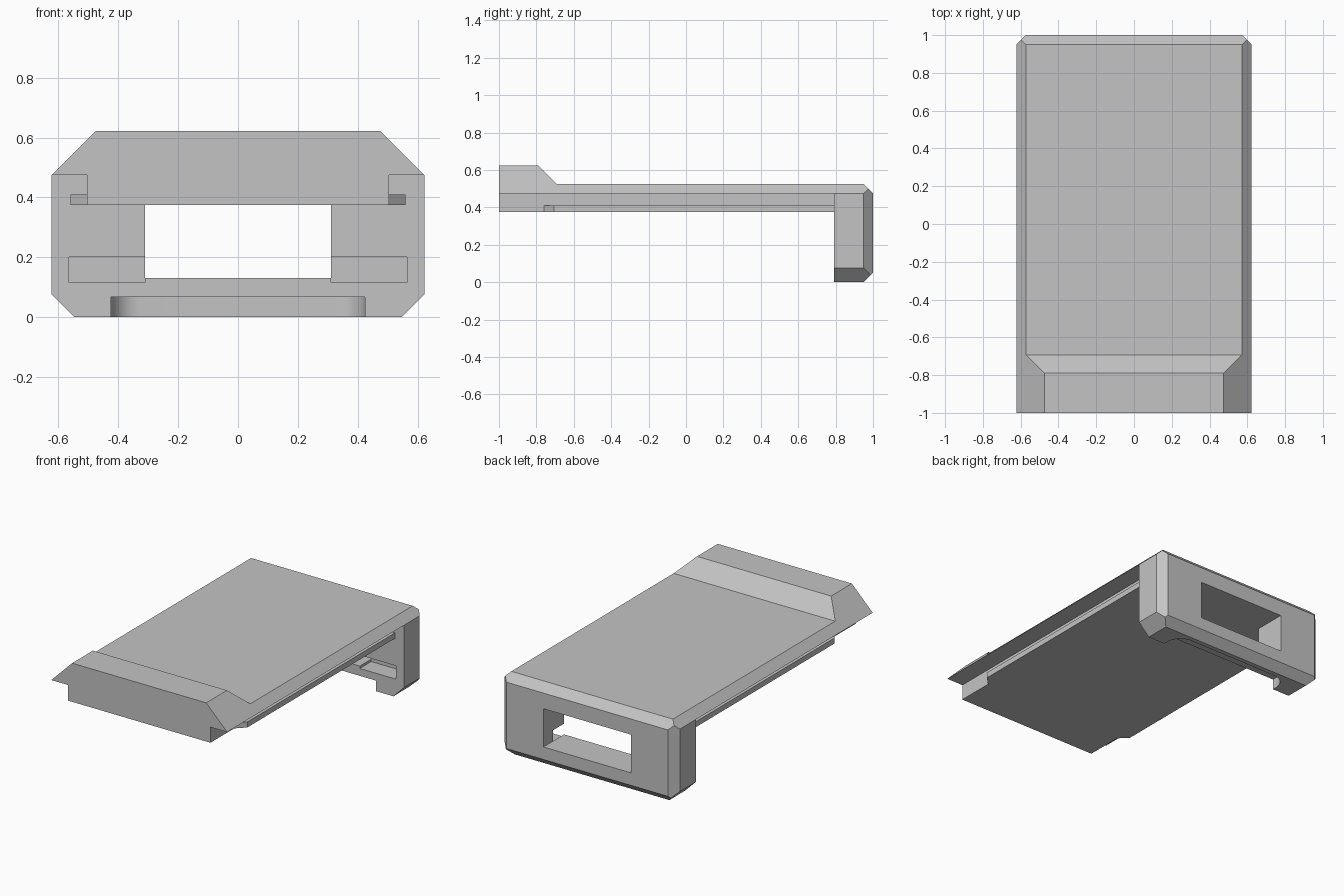
import bpy, bmesh, math
from mathutils import Vector

cube = bpy.data.objects.get("Cube")
if cube:
    bpy.data.objects.remove(cube, do_unlink=True)

grey = bpy.data.materials.new("plain_grey")
grey.use_nodes = True
colour = (0.55, 0.55, 0.55, 1)
grey.diffuse_color = colour
grey.node_tree.nodes["Principled BSDF"].inputs["Base Color"].default_value = colour

HALF = 0.6225       # half width of the cover
WING = 0.475        # underside of the side wings
PANEL = 0.79        # inner face of the end panel


def prism(name, points, axis, lo, hi, planes=()):
    """Extrude a profile along x or z, then trim it by (normal, distance) planes."""
    place = (lambda a, b, t: (t, a, b)) if axis == "x" else (lambda a, b, t: (a, b, t))
    bm = bmesh.new()
    face = bm.faces.new([bm.verts.new(place(a, b, lo)) for a, b in points])
    top = bmesh.ops.extrude_face_region(bm, geom=[face])["geom"]
    verts = [g for g in top if isinstance(g, bmesh.types.BMVert)]
    bmesh.ops.translate(bm, verts=verts, vec=place(0, 0, hi - lo))
    for normal, dist in planes:
        n = Vector(normal)
        cut = bmesh.ops.bisect_plane(
            bm, geom=bm.verts[:] + bm.edges[:] + bm.faces[:], dist=1e-5,
            plane_co=n * dist / n.length_squared, plane_no=n, clear_outer=True)
        rim = [g for g in cut["geom_cut"] if isinstance(g, bmesh.types.BMEdge)]
        bmesh.ops.holes_fill(bm, edges=rim, sides=0)
    bmesh.ops.recalc_face_normals(bm, faces=bm.faces)
    mesh = bpy.data.meshes.new(name)
    bm.to_mesh(mesh)
    bm.free()
    mesh.materials.append(grey)
    obj = bpy.data.objects.new(name, mesh)
    bpy.context.collection.objects.link(obj)
    return obj


def box(name, x0, x1, y0, y1, z0, z1):
    return prism(name, [(x0, y0), (x1, y0), (x1, y1), (x0, y1)], "z", z0, z1)


def combine(target, tool, operation):
    """Apply a boolean and discard the tool."""
    mod = target.modifiers.new("combine", "BOOLEAN")
    mod.operation, mod.solver, mod.object = operation, "EXACT", tool
    bpy.context.view_layer.objects.active = target
    bpy.ops.object.modifier_apply(modifier=mod.name)
    bpy.data.objects.remove(tool, do_unlink=True)


# Cover: raised front lip, flat top and hanging end panel, with chamfered rims
planes = [((0, 1, 1), 1.475), ((0, 1, -1), 0.95)]
for s in (-1, 1):
    planes += [((s, 0, 1), HALF + WING), ((s, 1, 0), HALF + 0.95), ((s, 0, -1), 0.5475)]
side = [(-1, WING), (-1, 0.6225), (-0.79, 0.6225), (-0.6925, 0.525), (1, 0.525),
        (1, 0), (PANEL, 0), (PANEL, WING)]
cover = prism("cover", side, "x", -HALF, HALF, planes)

# Central slab under the cover, with a guide rail on each side
combine(cover, box("slab", -0.505, 0.505, -1, 0.8, 0.375, 0.5), "UNION")
for s in (-1, 1):
    rail = [(s * 0.45, -0.76), (s * 0.505, -0.76), (s * 0.56, -0.705),
            (s * 0.56, 0.8), (s * 0.45, 0.8)]
    combine(cover, prism("rail", rail, "z", 0.375, 0.41), "UNION")

# Window through the end panel and a pocket beside it on each side
combine(cover, box("window", -0.31, 0.31, 0.7, 1.1, 0.13, 0.375), "DIFFERENCE")
for s in (-1, 1):
    x0, x1 = sorted((s * 0.3, s * 0.565))
    if s > 0:
        x0 = 0.31
    else:
        x1 = -0.31
    combine(cover, box("pocket", x0, x1, 0.7, 0.905, 0.115, 0.2), "DIFFERENCE")

# Round-cornered relief under the inner edge of the panel
radius, depth, half = 0.1, 0.92, 0.425
arc = [(half - radius + radius * math.cos(a), depth - radius + radius * math.sin(a))
       for a in (i * math.pi / 24 for i in range(13))]
outline = [(half, 0.7)] + arc
outline += [(-x, y) for x, y in reversed(outline)]
combine(cover, prism("relief", outline, "z", -0.1, 0.0675), "DIFFERENCE")

# Smooth only the rounded relief corners
bpy.ops.object.select_all(action="DESELECT")
cover.select_set(True)
bpy.context.view_layer.objects.active = cover
bpy.ops.object.shade_smooth_by_angle(angle=math.radians(25))
